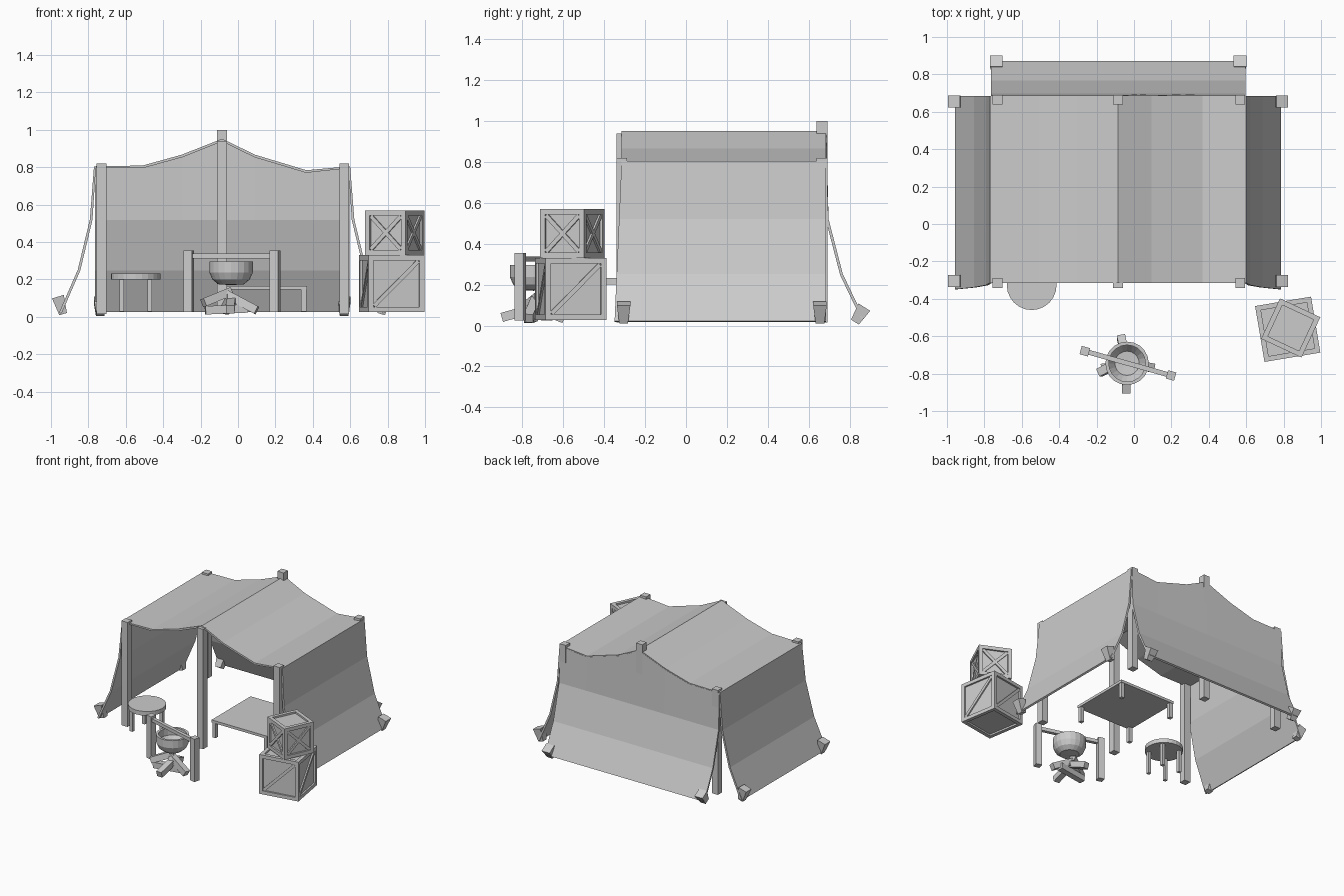
import bpy, bmesh, math
from mathutils import Vector, Matrix

if "Cube" in bpy.data.objects:
    bpy.data.objects.remove(bpy.data.objects["Cube"])

CX = -0.085  # tent ridge position


def finish(bm, name):
    bmesh.ops.recalc_face_normals(bm, faces=bm.faces)
    me = bpy.data.meshes.new(name)
    bm.to_mesh(me)
    bm.free()
    ob = bpy.data.objects.new(name, me)
    bpy.context.collection.objects.link(ob)
    return ob


def add_beam(bm, p0, p1, w0, w1=None, rot=0, sides=4):
    """Straight bar from p0 to p1, width w0 at p0 and w1 at p1."""
    p0, p1 = Vector(p0), Vector(p1)
    w1 = w0 if w1 is None else w1
    z = (p1 - p0).normalized()
    ref = Vector((math.cos(rot), math.sin(rot), 0))
    if abs(ref.dot(z)) > 0.8:
        ref = Vector((-math.sin(rot), math.cos(rot), 0))
    x = (ref - z * ref.dot(z)).normalized()
    y = z.cross(x)
    m = Matrix((x, y, z)).transposed().to_4x4()
    m.translation = (p0 + p1) / 2
    k = math.sqrt(0.5) if sides == 4 else 0.5
    bmesh.ops.create_cone(bm, cap_ends=True, segments=sides, radius1=w0 * k, radius2=w1 * k,
                          depth=(p1 - p0).length,
                          matrix=m @ Matrix.Rotation(math.pi / 4, 4, 'Z'))


def beam(name, *args, **kw):
    bm = bmesh.new()
    add_beam(bm, *args, **kw)
    return finish(bm, name)


def box(bm, size, matrix):
    bmesh.ops.create_cube(bm, size=1, matrix=matrix @ Matrix.Diagonal((*size, 1)))


def cloth(name, rows):
    bm = bmesh.new()
    vs = [[bm.verts.new(p) for p in r] for r in rows]
    for a, b in zip(vs, vs[1:]):
        for i in range(len(a) - 1):
            bm.faces.new((a[i], a[i + 1], b[i + 1], b[i]))
    ob = finish(bm, name)
    mod = ob.modifiers.new("thickness", 'SOLIDIFY')
    mod.thickness = 0.014
    mod.offset = 0
    return ob


# canopy: roof and both side walls as one draped strip
roof = [(-0.765, 0.80), (-0.51, 0.802), (-0.30, 0.86), (CX, 0.945),
        (0.09, 0.86), (0.365, 0.777), (0.595, 0.80)]
drop = [(0.865, 0.02), (0.765, 0.25), (0.70, 0.52)]
profile = ([(CX - d, z) for d, z in drop] + roof + [(CX + d, z) for d, z in reversed(drop)])
cloth("canopy", [[(x, -0.35 + 0.035 * min(z / 0.8, 1), z) for x, z in profile],
                 [(x, 0.685, z) for x, z in profile]])

# back wall hanging from the roof edge
cloth("back_wall", [[(x, 0.68, z) for x, z in roof]] +
      [[(x, y, z) for x, _ in roof] for y, z in [(0.69, 0.52), (0.76, 0.25), (0.865, 0.03)]])

# tent posts
for x, front_top, back_top in [(-0.73, 0.82, 0.82), (CX, 0.94, 1.0), (0.568, 0.82, 0.82)]:
    beam("front_post", (x, -0.315, 0.015), (x, -0.315, front_top), 0.052)
    beam("back_post", (x, 0.665, 0.015), (x, 0.665, back_top), 0.052)

# ground stakes
for s in (-1, 1):
    for y in (-0.305, 0.655):
        beam("side_stake", (CX + s * 0.85, y, 0.015), (CX + s * 0.878, y, 0.108), 0.042, 0.066)
    x = CX + s * 0.652
    beam("back_stake", (x, 0.826, 0.017), (x, 0.872, 0.09), 0.045, 0.068)

# round stool table
beam("stool_top", (-0.547, -0.327, 0.2), (-0.547, -0.327, 0.232), 0.266, sides=24)
for sx in (-1, 1):
    for sy in (-1, 1):
        x, y = -0.547 + sx * 0.075, -0.327 + sy * 0.075
        beam("stool_leg", (x, y, 0.03), (x, y, 0.2), 0.024)

# low table
bm = bmesh.new()
box(bm, (0.475, 0.475, 0.02), Matrix.Translation((0.132, 0.066, 0.155)))
finish(bm, "low_table_top")
for sx in (-1, 1):
    for sy in (-1, 1):
        x, y = 0.132 + sx * 0.22, 0.066 + sy * 0.22
        beam("low_table_leg", (x, y, 0.03), (x, y, 0.147), 0.028)

# cooking stand
ang = math.radians(-15.6)
ends = [(-0.263, -0.68), (0.198, -0.81)]
for x, y in ends:
    beam("stand_post", (x, y, 0.025), (x, y, 0.355), 0.046, rot=ang)
beam("stand_rod", (*ends[0], 0.325), (*ends[1], 0.325), 0.026, rot=ang)

# pot, lathed
bm = bmesh.new()
prof = [(0, 0.17), (0.068, 0.174), (0.1, 0.2), (0.116, 0.237), (0.116, 0.295),
        (0.098, 0.295), (0.098, 0.24), (0.065, 0.195), (0, 0.19)]
vs = [bm.verts.new((r, 0, z)) for r, z in prof]
edges = [bm.edges.new(p) for p in zip(vs, vs[1:])]
bmesh.ops.spin(bm, geom=vs + edges, cent=(0, 0, 0), axis=(0, 0, 1),
               angle=math.tau, steps=20, use_merge=True)
bmesh.ops.remove_doubles(bm, verts=bm.verts, dist=1e-4)
finish(bm, "pot").location = (-0.037, -0.745, 0)

# firewood leaning together
for p, q in [((0.1, -0.77, 0.035), (-0.06, -0.735, 0.12)),
             ((-0.185, -0.795, 0.075), (-0.04, -0.72, 0.135)),
             ((-0.042, -0.9, 0.04), (-0.035, -0.72, 0.09)),
             ((-0.07, -0.6, 0.035), (-0.035, -0.77, 0.1)),
             ((-0.175, -0.77, 0.035), (0.05, -0.745, 0.045))]:
    beam("firewood", p, q, 0.045)


# crates: recessed core, edge frame, diagonal braces on the sides
def crate(name, loc, s, turn, crossed):
    bm = bmesh.new()
    w, d = 0.027, 0.013
    core = s - 2 * d
    box(bm, (core, core, core), Matrix())
    o = (s - w) / 2
    for a in (-o, o):
        for b in (-o, o):
            box(bm, (s, w, w), Matrix.Translation((0, a, b)))
            box(bm, (w, s - 2 * w, w), Matrix.Translation((a, 0, b)))
            box(bm, (w, w, s - 2 * w), Matrix.Translation((a, b, 0)))
    for k in range(4):
        for sg in ((-1, 1) if crossed else (-1,)):
            m = (Matrix.Rotation(k * math.pi / 2, 4, 'Z') @ Matrix.Translation((0, -s / 2 + d * 0.75, 0))
                 @ Matrix.Rotation(sg * math.pi / 4, 4, 'Y'))
            box(bm, ((s - 2 * w) * 1.36, d, w * 0.8), m)
    ob = finish(bm, name)
    ob.location = loc
    ob.rotation_euler.z = math.radians(turn)


crate("large_crate", (0.822, -0.563, 0.178), 0.303, 9.5, False)
crate("small_crate", (0.838, -0.556, 0.450), 0.238, -25, True)
